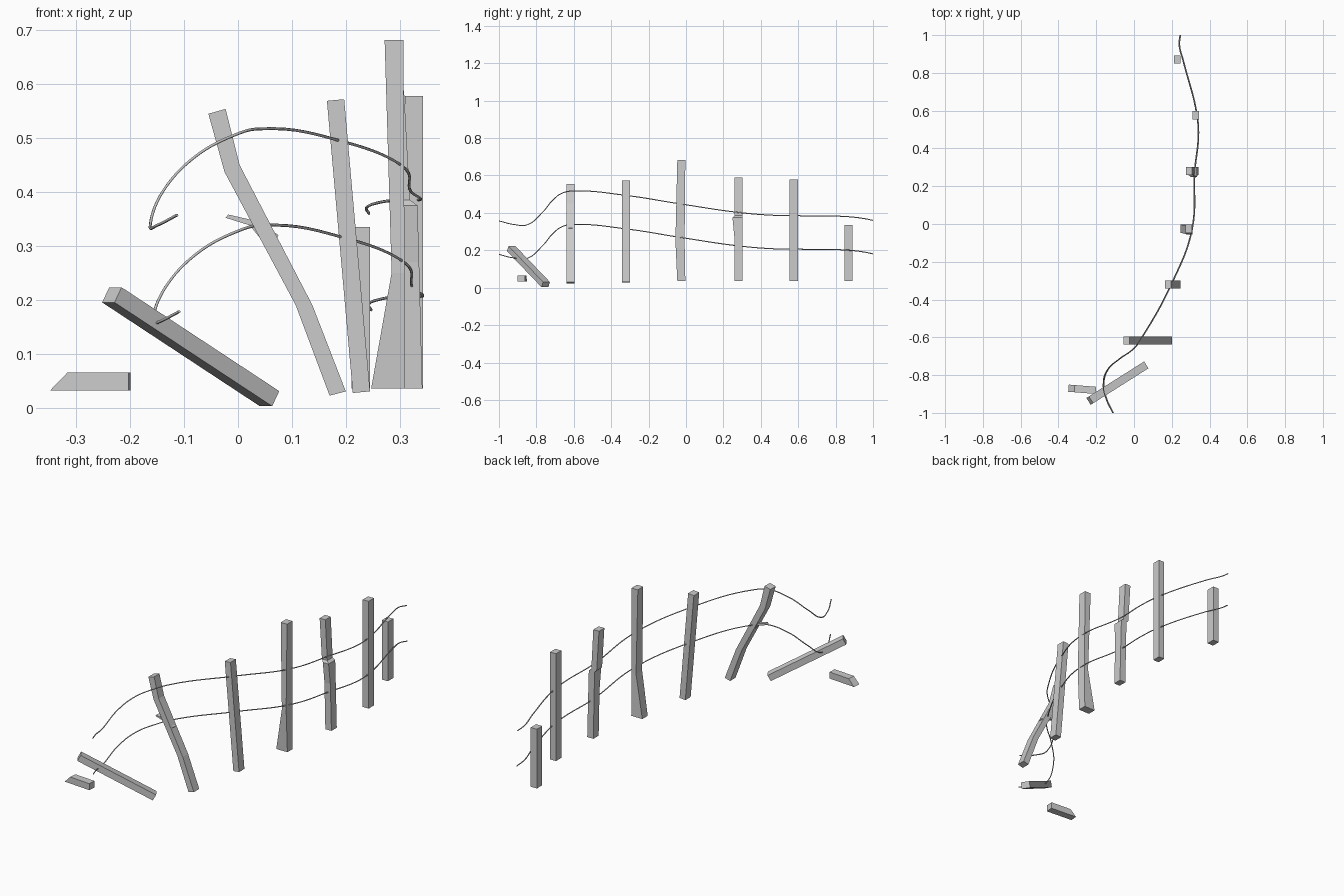
import bpy
import bmesh
from mathutils import Matrix, Vector

default_cube = bpy.data.objects.get("Cube")
if default_cube:
    bpy.data.objects.remove(default_cube, do_unlink=True)


def make_material(name, colour):
    material = bpy.data.materials.new(name)
    material.use_nodes = True
    material.diffuse_color = colour
    shader = next(n for n in material.node_tree.nodes if n.type == "BSDF_PRINCIPLED")
    shader.inputs["Base Color"].default_value = colour
    return material


GREY = make_material("weathered_grey", (0.6, 0.6, 0.6, 1))
DEPTH = 0.043  # common thickness of the timber along y


def finish(name, bm):
    """Turn a bmesh into a flat shaded, coloured object."""
    bmesh.ops.recalc_face_normals(bm, faces=bm.faces[:])
    mesh = bpy.data.meshes.new(name)
    bm.to_mesh(mesh)
    bm.free()
    mesh.materials.append(GREY)
    obj = bpy.data.objects.new(name, mesh)
    bpy.context.collection.objects.link(obj)
    return obj


def make_timber(name, y, sections, depth=DEPTH):
    """Loft four-sided rings; each is left x, z, right x, z, front shift, back shift."""
    bm = bmesh.new()
    rings = []
    for left, left_z, right, right_z, front, back in sections:
        near, far = y - depth / 2 + front, y + depth / 2 + back
        corners = ((left, near, left_z), (right, near, right_z),
                   (right, far, right_z), (left, far, left_z))
        rings.append([bm.verts.new(corner) for corner in corners])
    for lower, upper in zip(rings, rings[1:]):
        for i in range(4):
            j = (i + 1) % 4
            bm.faces.new((lower[i], lower[j], upper[j], upper[i]))
    bm.faces.new(rings[0])
    bm.faces.new(rings[-1])
    return finish(name, bm)


# Upright posts, from the back of the fence to the front
make_timber("short_post", 0.87, [
    (0.211, 0.035, 0.245, 0.035, 0, 0),
    (0.211, 0.335, 0.245, 0.335, 0, 0)])
make_timber("straight_post", 0.576, [
    (0.31, 0.035, 0.343, 0.035, 0, 0),
    (0.31, 0.578, 0.343, 0.578, 0, 0)])
make_timber("cracked_post", 0.28, [
    (0.308, 0.035, 0.342, 0.035, 0, 0),
    (0.303, 0.27, 0.336, 0.27, 0, 0),
    (0.301, 0.375, 0.333, 0.375, -0.01, 0),
    (0.289, 0.385, 0.319, 0.385, 0, 0),
    (0.276, 0.588, 0.308, 0.588, 0, 0)])
make_timber("tall_flared_post", -0.025, [
    (0.247, 0.035, 0.309, 0.035, 0, 0),
    (0.285, 0.25, 0.309, 0.25, -0.01, -0.004),
    (0.272, 0.682, 0.307, 0.682, 0, 0)])
make_timber("leaning_post", -0.32, [
    (0.213, 0.027, 0.245, 0.03, 0, 0),
    (0.165, 0.569, 0.197, 0.572, 0, 0)])
make_timber("bent_post", -0.617, [
    (0.17, 0.022, 0.2, 0.03, 0, 0),
    (0.107, 0.19, 0.138, 0.19, 0, 0),
    (-0.025, 0.437, 0.003, 0.45, 0, 0),
    (-0.055, 0.545, -0.023, 0.554, 0, 0)])

# Splinter torn from the bent post
make_timber("splinter", -0.617, [
    (0.06, 0.29, 0.075, 0.32, 0, 0),
    (0.022, 0.338, 0.03, 0.347, 0, 0),
    (-0.023, 0.352, -0.018, 0.358, 0, 0)], depth=DEPTH / 2)

# Short broken stub on the ground, turned slightly about its own centre
stub = make_timber("broken_stub", 0, [
    (-0.073, 0.032, -0.041, 0.065, 0, 0),
    (0.073, 0.032, 0.073, 0.065, 0, 0)], depth=0.038)
stub.data.transform(Matrix.Translation((-0.274, -0.875, 0)) @ Matrix.Rotation(-0.08, 4, "Z"))

# Fallen post: a box stretched along the line between its two end centres
high_end = Vector((-0.234, -0.935, 0.209))
low_end = Vector((0.0585, -0.75, 0.0165))
along = (low_end - high_end).normalized()
across = along.cross(Vector((0, 0, 1))).normalized()
upward = across.cross(along)
frame = Matrix((along, across, upward)).transposed().to_4x4()
size = Matrix.Diagonal(((low_end - high_end).length, DEPTH, 0.032, 1))
bm = bmesh.new()
bmesh.ops.create_cube(bm, size=1, matrix=Matrix.Translation((high_end + low_end) / 2) @ frame @ size)
finish("fallen_post", bm)

# Two parallel wires strung through the posts
WIRE_PATH = [
    (-0.113, -1, 0.357), (-0.15, -0.92, 0.338), (-0.163, -0.85, 0.336),
    (-0.14, -0.77, 0.4), (-0.08, -0.715, 0.465), (0, -0.656, 0.508),
    (0.04, -0.6, 0.517), (0.2, -0.31, 0.492), (0.305, -0.03, 0.448),
    (0.32, 0.285, 0.402), (0.339, 0.47, 0.387), (0.331, 0.58, 0.385),
    (0.26, 0.86, 0.38), (0.238, 0.95, 0.37), (0.243, 1, 0.36)]


def make_wire(name, offset):
    curve = bpy.data.curves.new(name, "CURVE")
    curve.dimensions = "3D"
    curve.bevel_depth = 0.0027
    curve.bevel_resolution = 1
    curve.use_fill_caps = True
    curve.resolution_u = 8
    spline = curve.splines.new("BEZIER")
    spline.bezier_points.add(len(WIRE_PATH) - 1)
    for point, position in zip(spline.bezier_points, WIRE_PATH):
        point.co = Vector(position) + Vector(offset)
        point.handle_left_type = point.handle_right_type = "AUTO"
    curve.materials.append(GREY)
    wire = bpy.data.objects.new(name, curve)
    bpy.context.collection.objects.link(wire)


make_wire("upper_wire", (0, 0, 0))
make_wire("lower_wire", (0.004, 0, -0.179))
